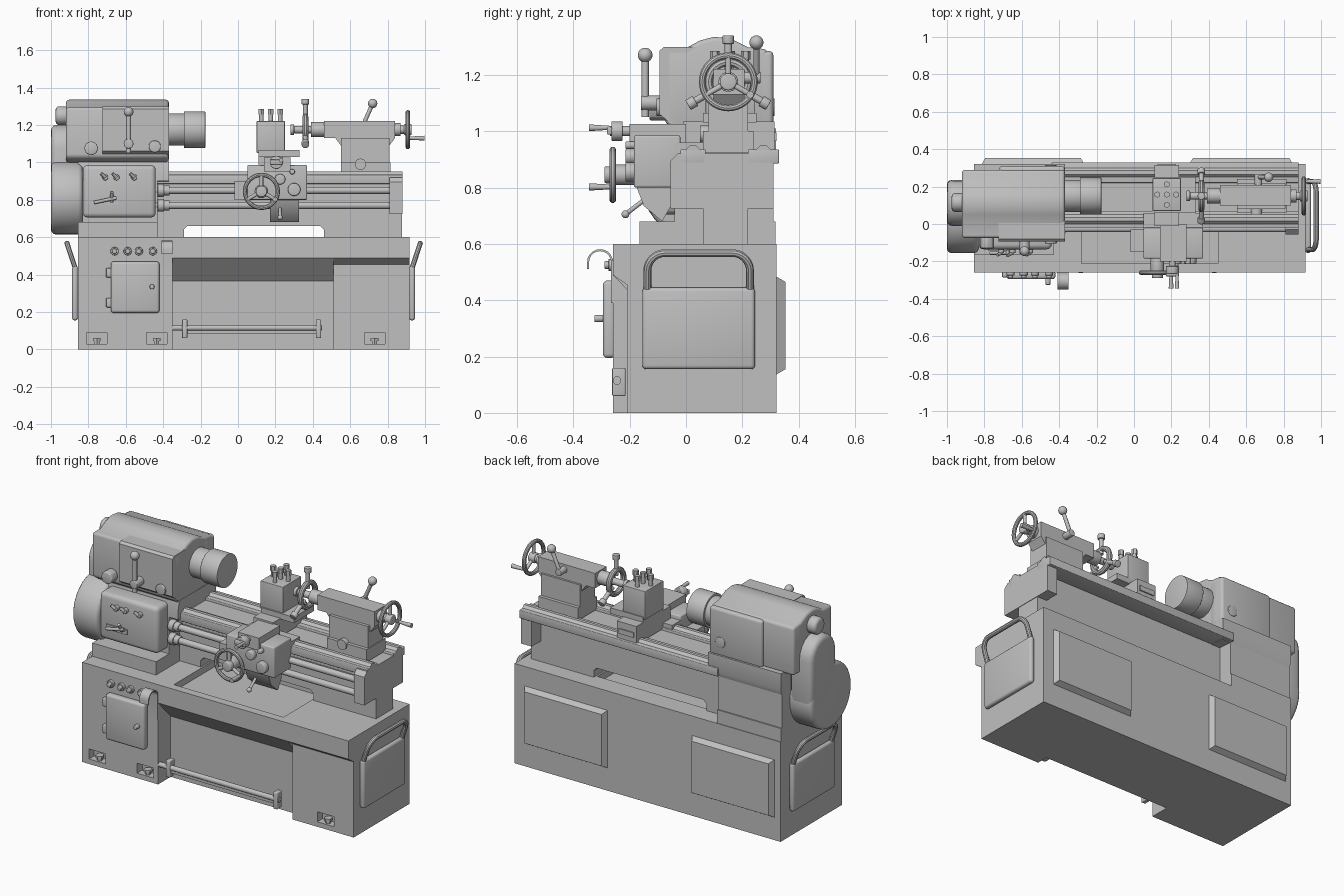
import bpy, bmesh, math
from mathutils import Vector

old = bpy.data.objects.get("Cube")
if old:
    bpy.data.objects.remove(old)

grey = bpy.data.materials.new("machine grey")
grey.use_nodes = True
grey.diffuse_color = (.53, .53, .53, 1)
grey.node_tree.nodes["Principled BSDF"].inputs["Base Color"].default_value = grey.diffuse_color
parts = []


def finish(name, bm, bevel=0):
    """Bevel the sharp edges, then turn the bmesh into an object."""
    bmesh.ops.recalc_face_normals(bm, faces=bm.faces)
    if bevel:
        sharp = [e for e in bm.edges if e.calc_face_angle(0) > .6]
        bmesh.ops.bevel(bm, geom=sharp, offset=bevel, segments=3, profile=.5,
                        affect='EDGES', clamp_overlap=True)
    mesh = bpy.data.meshes.new(name)
    bm.to_mesh(mesh)
    bm.free()
    mesh.materials.append(grey)
    obj = bpy.data.objects.new(name, mesh)
    bpy.context.scene.collection.objects.link(obj)
    parts.append(obj)
    return obj


def prism(name, axis, low, high, outline, bevel=0):
    """Extrude an outline along an axis; the outline uses the two other axes in order."""
    bm = bmesh.new()
    rings = []
    for depth in (low, high):
        ring = []
        for point in outline:
            co = list(point)
            co.insert('xyz'.index(axis), depth)
            ring.append(bm.verts.new(co))
        rings.append(ring)
        bm.faces.new(ring)
    count = len(outline)
    for i in range(count):
        j = (i + 1) % count
        bm.faces.new((rings[0][i], rings[0][j], rings[1][j], rings[1][i]))
    return finish(name, bm, bevel)


def box(name, xs, ys, zs, bevel=0):
    (a, b), (c, d) = ys, zs
    return prism(name, 'x', *xs, [(a, c), (b, c), (b, d), (a, d)], bevel)


def arc(y, z, radius, start, end, steps=10):
    """Points of a circular arc, angles in degrees."""
    turns = [math.radians(start + (end - start) * i / steps) for i in range(steps + 1)]
    return [(y + radius * math.cos(t), z + radius * math.sin(t)) for t in turns]


def rod(name, start, end, radius, bevel=0, tip=None, sides=32):
    start, end = Vector(start), Vector(end)
    bm = bmesh.new()
    bmesh.ops.create_cone(bm, cap_ends=True, segments=sides, radius1=radius,
                          radius2=radius if tip is None else tip, depth=(end - start).length)
    turn = (end - start).to_track_quat('Z', 'Y').to_matrix()
    bmesh.ops.rotate(bm, verts=bm.verts, matrix=turn)
    bmesh.ops.translate(bm, verts=bm.verts, vec=(start + end) / 2)
    return finish(name, bm, bevel)


def along(name, axis, centre, low, high, radius, bevel=0, sides=32):
    """Cylinder along one axis through a centre given on the two other axes."""
    ends = []
    for depth in (low, high):
        co = list(centre)
        co.insert('xyz'.index(axis), depth)
        ends.append(co)
    return rod(name, *ends, radius, bevel, sides=sides)


def ball(name, centre, radius):
    bm = bmesh.new()
    bmesh.ops.create_uvsphere(bm, u_segments=20, v_segments=12, radius=radius)
    bmesh.ops.translate(bm, verts=bm.verts, vec=centre)
    return finish(name, bm)


def tube(name, points, radius, closed=False):
    """Sweep a round section along a path."""
    curve = bpy.data.curves.new(name, 'CURVE')
    curve.dimensions = '3D'
    curve.bevel_depth, curve.bevel_resolution, curve.use_fill_caps = radius, 3, True
    spline = curve.splines.new('POLY')
    spline.points.add(len(points) - 1)
    for target, co in zip(spline.points, points):
        target.co = (*co, 1)
    spline.use_cyclic_u = closed
    helper = bpy.data.objects.new(name, curve)
    bm = bmesh.new()
    bm.from_mesh(helper.to_mesh())
    helper.to_mesh_clear()
    bpy.data.objects.remove(helper)
    return finish(name, bm)


def cut(obj, cutter):
    parts.remove(cutter)
    mod = obj.modifiers.new("pocket", 'BOOLEAN')
    mod.operation, mod.object, mod.solver = 'DIFFERENCE', cutter, 'EXACT'
    bpy.context.view_layer.objects.active = obj
    bpy.ops.object.modifier_apply(modifier=mod.name)
    bpy.data.objects.remove(cutter)


def handwheel(name, axis, centre, radius, hub, grip, grip_angle):
    """Ring with three spokes, a hub and a crank grip pointing along the axis."""
    c = Vector(centre)
    n = Vector([float(k == axis) for k in 'xyz'])
    up, side = Vector((0, 0, 1)), n.cross((0, 0, 1))
    spot = lambda a, r: c + r * (math.cos(a) * up + math.sin(a) * side)
    tube(name + "_rim", [spot(math.tau * i / 40, radius - .012) for i in range(40)], .012, True)
    for i in range(3):
        rod(name + "_spoke", c, spot(math.tau * i / 3, radius - .01), .01)
    rod(name + "_hub", c + n * hub, c - n * hub, .03, .006)
    knob = spot(grip_angle, radius - .015)
    rod(name + "_grip", knob, knob + n * grip, .008, tip=.013)


# cabinet: flush left pedestal, recessed middle and set-back right pedestal
left = box("left_pedestal", (-.855, -.35), (-.26, .322), (0, .6))
middle = prism("cabinet_middle", 'x', -.35, .51, [(-.14, 0), (.322, 0), (.322, .6), (-.26, .6), (-.26, .49), (-.14, .365)])
right = prism("right_pedestal", 'x', .51, .917, [(-.21, 0), (.322, 0), (.322, .6), (-.26, .6), (-.26, .49), (-.21, .455)])
cut(middle, box("tray_cutter", (-.28, .45), (-.21, .2), (.56, .7)))
for x, owner, face in ((-.755, left, -.26), (-.435, left, -.26), (.73, right, -.21)):
    cut(owner, box("foot_cutter", (x - .055, x + .055), (face - .1, face + .05), (.03, .09)))
    along("levelling_bolt", 'z', (x, face + .025), .03, .055, .016, sides=6)
    along("levelling_nut", 'z', (x, face + .025), .045, .06, .024, sides=6)

# rear covers with tapered rims
for low, high in ((-.82, -.26), (.29, .855)):
    cover = box("rear_cover", (low, high), (.31, .353), (.13, .49))
    for v in cover.data.vertices:
        if v.co.y > .33:
            v.co.x += .025 if v.co.x < (low + high) / 2 else -.025
            v.co.z += .025 if v.co.z < .3 else -.025

# end panels with leaning arched grab handles, mirrored about the cabinet
arch = [(.227, .43)] + arc(.165, .505, .062, 0, 90) + arc(-.075, .505, .062, 90, 180) + [(-.137, .43)]
for s in (-1, 1):
    face = .03 + s * .885
    box("end_panel", sorted((face, face + s * .032)), (-.155, .245), (.155, .445), .014)
    tube("grab_handle", [(face + s * (.014 + (z - .43) * .33), y, z) for y, z in arch], .014)

# electrical door, push buttons and hook
box("electrical_door", (-.68, -.42), (-.295, -.25), (.195, .47), .015)
for z in (.25, .41):
    box("door_hinge", (-.705, -.67), (-.285, -.25), (z - .025, z + .025), .005)
along("door_knob", 'y', (-.46, .335), -.325, -.29, .013, .004)
for x in (-.66, -.59, -.53, -.455):
    along("push_button_collar", 'y', (x, .525), -.275, -.25, .022, .003)
    along("push_button", 'y', (x, .525), -.29, -.27, .014, .004)
outer, inner = arc(-.305, .535, .046, 0, 180), arc(-.305, .535, .039, 180, 0)
prism("hook_plate", 'x', -.41, -.35, [(-.259, .39)] + outer + [(-.351, .51), (-.344, .51)] + inner + [(-.266, .39)])

# brake pedal bar
along("pedal_rod", 'x', (-.245, .115), -.35, .45, .015)
box("pedal_plate", (-.29, .44), (-.25, -.235), (.085, .108))
for x in (-.285, .43):
    box("pedal_arm", (x - .014, x + .014), (-.262, -.215), (.06, .16), .005)

# bed with an open chip window, slideways and end bracket
prism("bed_web", 'y', .06, .22, [(-.43, .6), (-.29, .6), (-.29, .64), (-.27, .66), (.44, .66), (.46, .64),
                                 (.46, .6), (.877, .6), (.877, .92), (-.43, .92)])
for low, high in ((-.02, .07), (.22, .33)):
    box("slideway", (-.44, .88), (low, high), (.885, .935), .004)
    mid = (low + high) / 2
    prism("guide_ridge", 'x', -.44, .88, [(mid - .03, .93), (mid + .03, .93), (mid + .01, .95), (mid - .01, .95)])
prism("bed_end_bracket", 'x', .81, .88, [(-.055, .725), (.31, .725), (.31, .92), (-.03, .92), (-.055, .895)])
box("gear_rack", (-.43, .81), (0, .07), (.86, .89))
for z in (.85, .77):
    along("feed_rod", 'x', (-.025, z), -.44, .83, .019)
    along("feed_collar", 'x', (-.025, z), -.43, -.395, .034, .004)
    along("feed_sleeve", 'x', (-.025, z), -.4, -.365, .027, .004)

# headstock support and feed gearbox
box("headstock_foot", (-.855, -.43), (-.165, .318), (.59, .68))
box("headstock_support", (-.855, -.43), (-.04, .31), (.68, .9))
prism("headstock_seat", 'x', -.855, -.37, [(-.04, .9), (.31, .88), (.32, .91), (.32, 1.01), (-.03, 1.01), (-.04, .96)])
box("feed_gearbox", (-.83, -.44), (-.135, .02), (.705, .985), .025)
for x in (-.71, -.65, -.555):
    along("gear_selector", 'y', (x, .92), -.155, -.13, .016, .003)
    rod("selector_lever", (x, -.155, .92), (x - .02, -.165, .94), .009)
box("selector_plate", (-.78, -.64), (-.142, -.13), (.775, .805))
rod("selector_arm", (-.675, -.14, .79), (-.675, -.17, .84), .009)
rod("selector_bar", (-.77, -.155, .785), (-.65, -.155, .81), .009)

# headstock casing with humped roof, front panel with an undercut, gear covers
casing = [(-.075, 1.03), (-.075, 1.295), (0, 1.295), (.05, 1.322), (.1, 1.335), (.16, 1.328),
          (.22, 1.298), (.29, 1.29), (.29, 1), (-.03, 1)]
prism("headstock", 'x', -.92, -.37, casing, .016)
prism("headstock_front_panel", 'x', -.725, -.37, [(-.094, 1.06), (-.094, 1.285), (-.08, 1.298), (.05, 1.298),
                                                  (.05, 1.015), (-.04, 1.015)])
box("headstock_rear_panel", (-.72, -.37), (.2, .31), (1, 1.285), .016)
along("roof_cap", 'x', (.115, 1.25), -.975, -.9, .05, .018)
along("gear_cover_lower", 'x', (.04, .81), -1, -.83, .195, .025, 48)
prism("gear_cover_upper", 'x', -1, -.85, [(.235, .8)] + arc(.112, 1.077, .123, 0, 180) + [(-.011, .8)], .03)
along("speed_knob", 'y', (-.785, 1.075), -.13, -.06, .038, .006, 8)
for low, high in ((-.105, -.08), (.3, .315)):
    along("sight_glass_rim", 'y', (-.445, 1.085), low, high, .032, .004)
along("clutch_hub", 'y', (-.585, 1.1), -.16, -.08, .026, .004)
rod("clutch_lever", (-.585, -.145, 1.05), (-.585, -.145, 1.27), .013)
ball("clutch_ball", (-.585, -.145, 1.27), .026)

# spindle and chuck
axis_line = (.15, 1.175)
along("spindle_nose", 'x', axis_line, -.38, -.285, .086, .003, 48)
along("chuck", 'x', axis_line, -.29, -.175, .098, .003, 48)

# saddle, apron and cross slide
box("saddle", (.05, .37), (-.04, .06), (.92, .96))
box("apron", (.05, .37), (-.185, -.02), (.8, .985), .008)
prism("apron_undercut", 'x', .17, .325, [(-.175, .8), (-.15, .735), (-.085, .68), (-.05, .74), (-.05, .8)])
box("apron_side", (-.02, .06), (-.15, -.03), (.8, .9))
box("cross_slide_front", (.14, .28), (-.2, 0), (.95, 1.025))
box("cross_slide", (.11, .24), (-.01, .315), (.925, 1.035))
box("cross_slide_slot_cover", (.125, .225), (.31, .322), (.965, .995))
box("compound_slide", (.11, .33), (.06, .25), (1.03, 1.065))
box("tool_post", (.1, .25), (.07, .245), (1.05, 1.22), .003)
for x, y in ((0, 0), (.05, 0), (-.05, 0), (0, .055), (0, -.055)):
    along("clamp_bolt", 'z', (.175 + x, .157 + y), 1.21, 1.265, .012)
    along("clamp_bolt_head", 'z', (.175 + x, .157 + y), 1.255, 1.285, .017, sides=6)
for x, z, r in ((.3, .855, .034), (.225, .91, .028), (.29, .95, .014)):
    along("apron_knob", 'y', (x, z), -.215, -.18, r, .006)
along("apron_shaft", 'y', (.125, .845), -.26, -.17, .036, .005)
handwheel("apron_wheel", 'y', (.125, -.26, .845), .1, -.03, -.085, 2.1)
rod("half_nut_lever", (.225, -.13, .77), (.225, -.215, .705), .008)
ball("half_nut_ball", (.225, -.215, .705), .014)
along("cross_feed_screw", 'y', (.205, 1), -.27, -.18, .018)
along("cross_feed_dial", 'y', (.205, 1), -.265, -.225, .035, .004)
box("cross_feed_crank", (.17, .24), (-.28, -.262), (.988, 1.015), .005)
rod("cross_feed_grip", (.23, -.27, 1.012), (.23, -.345, 1.012), .007, tip=.012)

# steady rest
ring = Vector((.36, *axis_line))
tube("steady_ring", [ring + Vector((0, y, z)) for y, z in arc(0, 0, .07, 0, 350, 35)], .016, True)
for i in range(3):
    out = Vector((0, math.sin(math.tau * i / 3), math.cos(math.tau * i / 3)))
    rod("steady_finger", ring + out * .04, ring + out * .16, .013)
    rod("steady_screw", ring + out * .135, ring + out * .165, .02, .003)

# tailstock
box("tailstock_base", (.55, .815), (.06, .24), (.925, 1))
box("tailstock_column", (.55, .81), (.08, .22), (1, 1.13))
prism("tailstock_barrel", 'y', .098, .208, [(.46, 1.13), (.52, 1.13), (.55, 1.09), (.81, 1.09), (.84, 1.13),
                                            (.84, 1.22), (.46, 1.22)])
along("clamp_boss", 'y', (.655, .99), .05, .1, .03)
for low, high, r in ((.39, .47, .04), (.3, .4, .02), (.28, .3, .028), (.83, .87, .035), (.86, .92, .022)):
    along("quill_section", 'x', axis_line, low, high, r, .003)
handwheel("tailstock_wheel", 'x', (.908, *axis_line), .105, .02, .09, -2.1)
along("lock_hub", 'y', (.665, 1.19), .2, .265, .02, .003)
rod("lock_lever", (.665, .25, 1.19), (.72, .25, 1.315), .011)
ball("lock_ball", (.72, .25, 1.315), .025)

# smooth the round parts, keep edges crisp
bpy.ops.object.select_all(action='DESELECT')
for obj in parts:
    obj.select_set(True)
bpy.context.view_layer.objects.active = parts[0]
bpy.ops.object.shade_smooth_by_angle(angle=math.radians(35))
